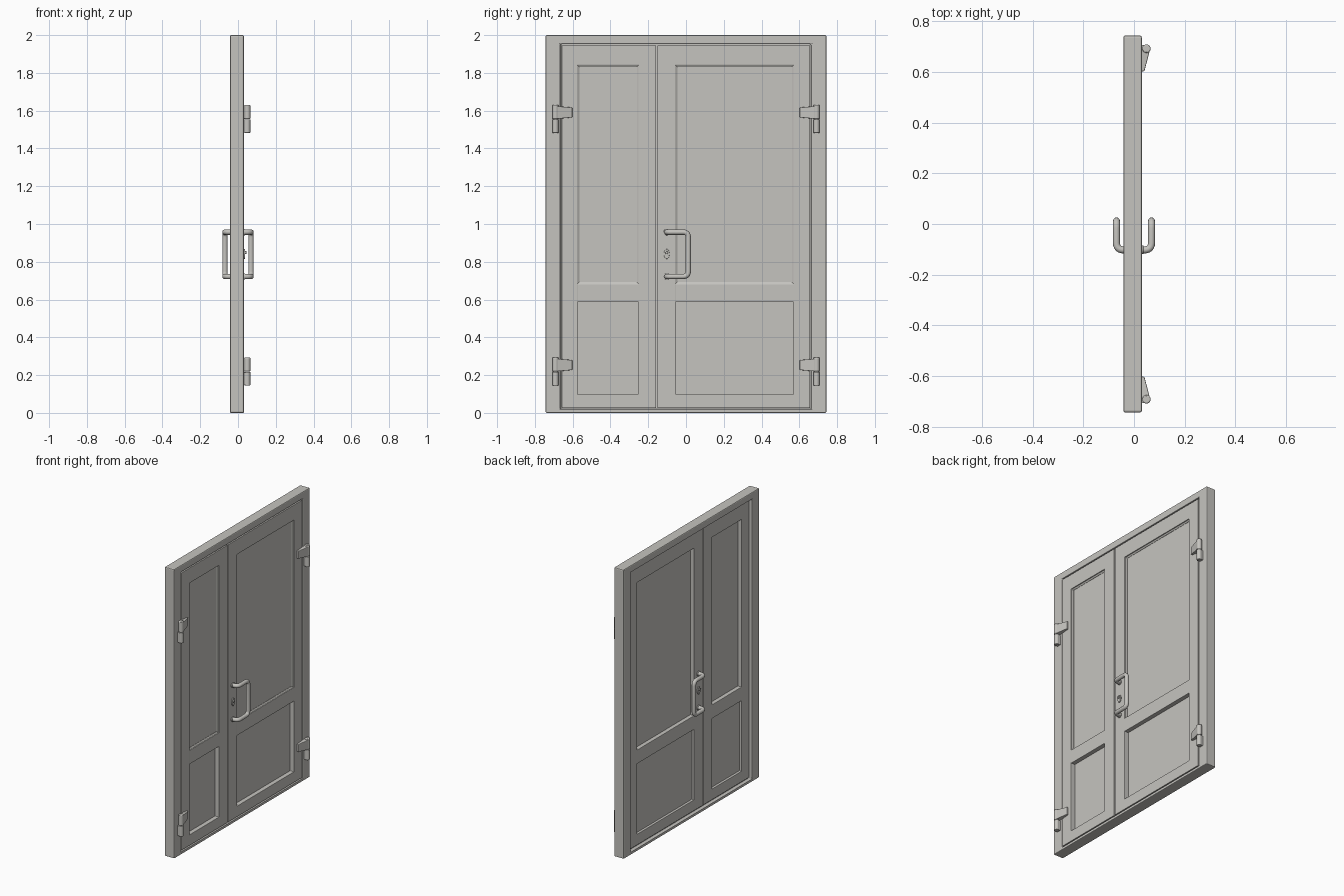
import bpy, bmesh, math
from mathutils import Vector, Matrix

if "Cube" in bpy.data.objects:
    bpy.data.objects.remove(bpy.data.objects["Cube"], do_unlink=True)

COLOUR = (0.56, 0.55, 0.52, 1)
paint = bpy.data.materials.new("warm_grey")
paint.diffuse_color = COLOUR
paint.use_nodes = True
paint.node_tree.nodes["Principled BSDF"].inputs["Base Color"].default_value = COLOUR


def finish(name, bm, bevel=0, smooth=False):
    """Turn a bmesh into a named, painted object."""
    bmesh.ops.recalc_face_normals(bm, faces=bm.faces)
    mesh = bpy.data.meshes.new(name)
    bm.to_mesh(mesh)
    bm.free()
    mesh.materials.append(paint)
    obj = bpy.data.objects.new(name, mesh)
    bpy.context.collection.objects.link(obj)
    if bevel:
        mod = obj.modifiers.new("soft_edges", "BEVEL")
        mod.width, mod.segments, mod.limit_method = bevel, 2, "ANGLE"
    if smooth:
        bpy.ops.object.select_all(action="DESELECT")
        obj.select_set(True)
        bpy.context.view_layer.objects.active = obj
        bpy.ops.object.shade_smooth_by_angle(angle=math.radians(40))
    return obj


def box(name, x, y, z, bevel=0):
    bm = bmesh.new()
    bmesh.ops.create_cube(bm, size=1)
    for v in bm.verts:
        v.co = Vector([(r[0] + r[1]) / 2 + c * (r[1] - r[0]) for c, r in zip(v.co, (x, y, z))])
    return finish(name, bm, bevel)


def ring(name, outer, inner, profile, bevel=0):
    """Mitred rectangular ring; profile holds (blend outer to inner, x)."""
    bm = bmesh.new()
    loops = []
    for t, x in profile:
        y0, y1, z0, z1 = [a + (b - a) * t for a, b in zip(outer, inner)]
        loops.append([bm.verts.new((x, y, z)) for y, z in ((y0, z0), (y1, z0), (y1, z1), (y0, z1))])
    for i, a in enumerate(loops):
        b = loops[(i + 1) % len(loops)]
        for k in range(4):
            m = (k + 1) % 4
            bm.faces.new((a[k], a[m], b[m], b[k]))
    return finish(name, bm, bevel)


def square(x0, x1):
    return [(0, x0), (0, x1), (1, x1), (1, x0)]


def cylinder(name, centre, radius, depth, axis="Z", bevel=0, stretch=1):
    bm = bmesh.new()
    bmesh.ops.create_cone(bm, cap_ends=True, segments=24, radius1=radius, radius2=radius, depth=depth)
    if axis == "X":
        bmesh.ops.rotate(bm, verts=bm.verts, matrix=Matrix.Rotation(math.pi / 2, 3, "Y"))
    bmesh.ops.scale(bm, verts=bm.verts, vec=(1, 1, stretch))
    bmesh.ops.translate(bm, verts=bm.verts, vec=centre)
    return finish(name, bm, bevel, True)


def tube(name, points, radius, bend):
    """Round tube along a path with rounded corners."""
    pts = [Vector(p) for p in points]
    path = [pts[0]]
    for a, b, c in zip(pts, pts[1:], pts[2:]):
        p, q = b + (a - b).normalized() * bend, b + (c - b).normalized() * bend
        path += [p.lerp(b, s / 6).lerp(b.lerp(q, s / 6), s / 6) for s in range(7)]
    path.append(pts[-1])
    curve = bpy.data.curves.new(name, "CURVE")
    curve.dimensions = "3D"
    curve.bevel_depth, curve.bevel_resolution, curve.use_fill_caps = radius, 4, True
    line = curve.splines.new("POLY")
    line.points.add(len(path) - 1)
    for point, co in zip(line.points, path):
        point.co = (*co, 1)
    line.use_smooth = True
    curve.materials.append(paint)
    bpy.context.collection.objects.link(bpy.data.objects.new(name, curve))


# Outer frame and the stop that closes the gap around the leaves
opening = (-0.664, 0.662, 0.02, 1.952)
lip = (-0.645, 0.643, 0.04, 1.93)
ring("door_frame", (-0.743, 0.743, 0, 2), opening, square(-0.042, 0.031), 0.007)
ring("frame_stop", opening, lip, square(-0.018, 0.018))
box("meeting_strip", (-0.018, 0.018), (-0.175, -0.135), (0.03, 1.94))

# Leaves with a glazed upper pane, a middle rail and a recessed lower panel
BACK, FRONT = -0.023, 0.03
for side, y0, y1, p0, p1 in (("narrow", -0.658, -0.158, -0.574, -0.251),
                             ("wide", -0.152, 0.656, -0.055, 0.569)):
    ring(side + "_leaf", (y0, y1, 0.026, 1.946), (p0, p1, 0.10, 1.841), square(BACK, FRONT), 0.002)
    box(side + "_middle_rail", (BACK, FRONT - 0.001), (p0 - 0.01, p1 + 0.01), (0.587, 0.683), 0.003)
    box(side + "_upper_pane", (0.005, 0.016), (p0 - 0.01, p1 + 0.01), (0.66, 1.85))
    box(side + "_lower_panel", (-0.006, 0.0), (p0 - 0.01, p1 + 0.01), (0.09, 0.60))
    # Sloping glazing bead around the pane
    ring(side + "_glazing_bead", (p0, p1, 0.683, 1.841),
         (p0 + 0.009, p1 - 0.009, 0.692, 1.832),
         [(0, 0.01), (0, 0.024), (1, 0.018), (1, 0.01)])

# Pull handles and lock on both faces of the wide leaf
for side, sign, face in (("front", 1, FRONT), ("back", -1, BACK)):
    reach = sign * 0.069
    tube(side + "_pull_handle",
         [(face, -0.102, 0.957), (reach, -0.102, 0.957), (reach, 0.012, 0.957),
          (reach, 0.012, 0.722), (reach, -0.102, 0.722), (face, -0.102, 0.722)], 0.014, 0.028)
    for place, z in (("upper", 0.957), ("lower", 0.722)):
        cylinder(f"{side}_{place}_rosette", (face + sign * 0.003, -0.102, z), 0.017, 0.008, "X", 0.001)
    cylinder(side + "_lock_plate", (face + sign * 0.003, -0.102, 0.841), 0.015, 0.008, "X", 0.002, 1.75)
    cylinder(side + "_lock_cylinder", (face + sign * 0.007, -0.102, 0.848), 0.008, 0.016, "X", 0.001)

# Hinges: barrel, block on the frame and tapering arm on the leaf
for side, s in (("left", 1), ("right", -1)):
    for place, z in (("lower", 0.145), ("upper", 1.482)):
        name = f"{side}_{place}_hinge"
        cylinder(name + "_lower_barrel", (0.049, s * 0.691, z + 0.036), 0.016, 0.072, "Z", 0.002)
        cylinder(name + "_upper_barrel", (0.049, s * 0.691, z + 0.111), 0.0165, 0.074, "Z", 0.004)
        box(name + "_block", (0.025, 0.049), sorted((s * 0.677, s * 0.705)), (z + 0.002, z + 0.07))
        arm = box(name + "_arm", (0.028, 0.064), sorted((s * 0.602, s * 0.69)), (z + 0.074, z + 0.142), 0.003)
        for v in arm.data.vertices:
            if abs(v.co.y) < 0.65:
                v.co.x = min(v.co.x, 0.041)
                v.co.z += 0.008 if v.co.z < z + 0.1 else -0.007
